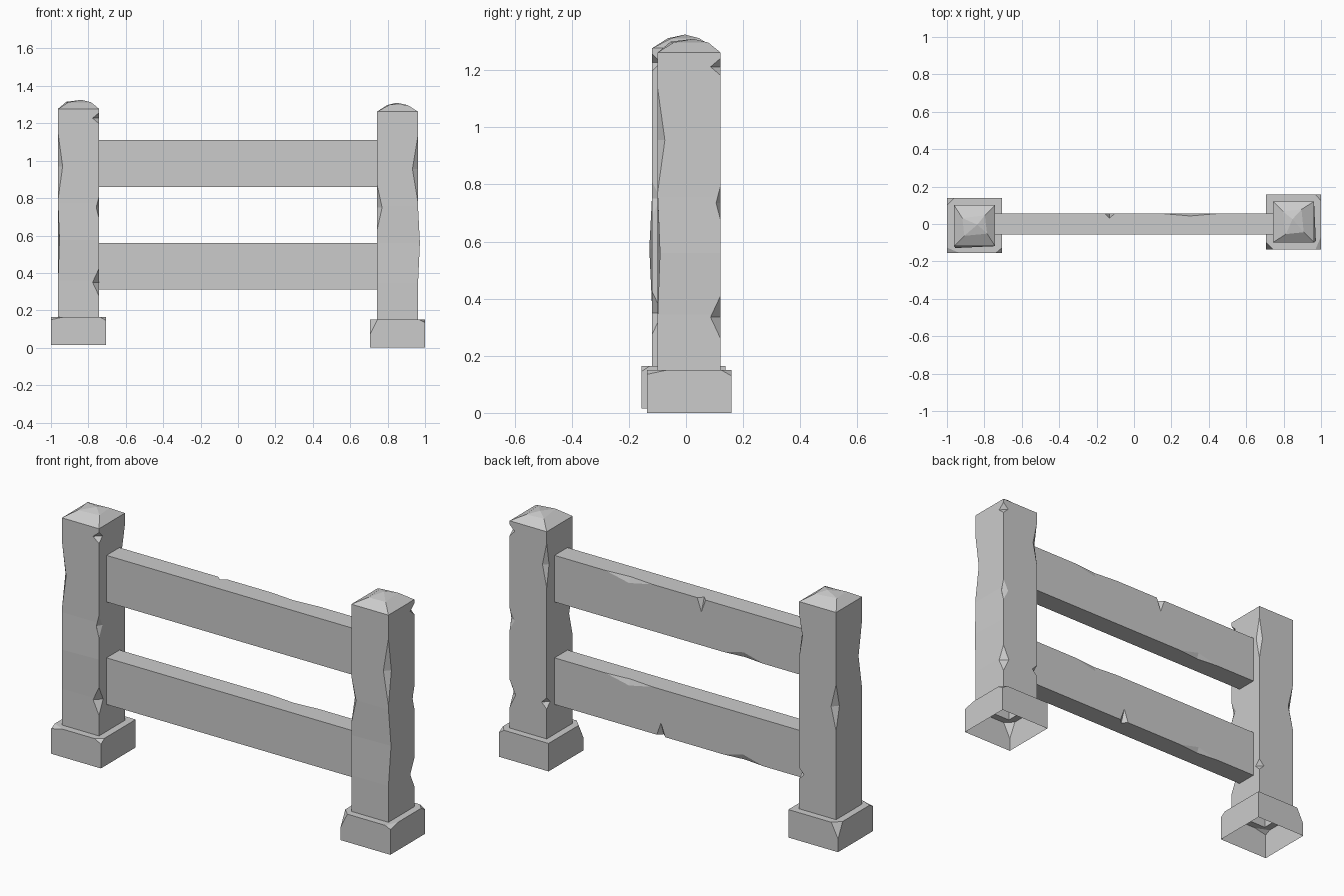
import bpy, bmesh
from math import pi
from mathutils import Vector

if "Cube" in bpy.data.objects:
    bpy.data.objects.remove(bpy.data.objects["Cube"])


def make_object(name, bm):
    bmesh.ops.recalc_face_normals(bm, faces=bm.faces)
    me = bpy.data.meshes.new(name)
    bm.to_mesh(me)
    bm.free()
    ob = bpy.data.objects.new(name, me)
    bpy.context.collection.objects.link(ob)
    return ob


def chip_edges(ob, chips):
    """Knock octahedral nicks, given as (centre, radii), out of an object."""
    bm = bmesh.new()
    for c, r in chips:
        pts = {}
        for axis in range(3):
            for s in (-1, 1):
                p = Vector(c)
                p[axis] += s * r[axis]
                pts[axis, s] = bm.verts.new(p)
        for sx in (-1, 1):
            for sy in (-1, 1):
                for sz in (-1, 1):
                    f = [pts[0, sx], pts[1, sy], pts[2, sz]]
                    bm.faces.new(f if sx * sy * sz > 0 else f[::-1])
    cutter = make_object("chip_cutter", bm)
    cutter.hide_render = True
    mod = ob.modifiers.new("chips", 'BOOLEAN')
    mod.operation = 'DIFFERENCE'
    mod.solver = 'EXACT'
    mod.object = cutter
    deps = bpy.context.evaluated_depsgraph_get()
    mesh = bpy.data.meshes.new_from_object(ob.evaluated_get(deps))
    ob.modifiers.clear()
    ob.data = mesh
    bpy.data.objects.remove(cutter)


# Post: footing, shaft and weathered cap lofted through square rings
P, B = 0.11, 0.1475
rings = [(B, 0), (B, 0.15), (P, 0.15), (P, 0.345), (P, 0.56), (P, 0.755),
         (P, 1.262), (0.055, 1.297)]
bm = bmesh.new()
loops = []
for h, z in rings:
    loop = [bm.verts.new((sx * h, sy * h, z))
            for sx, sy in ((-1, -1), (1, -1), (1, 1), (-1, 1))]
    loops.append(loop)
for a, b in zip(loops, loops[1:]):
    for i in range(4):
        j = (i + 1) % 4
        bm.faces.new((a[i], a[j], b[j], b[i]))
bm.faces.new(loops[0][::-1])
peak = bm.verts.new((0.015, 0.005, 1.31))
for i in range(4):
    bm.faces.new((loops[-1][i], loops[-1][(i + 1) % 4], peak))
loops[4][0].co += Vector((0.008, -0.01, 0))      # swelling on one corner
loops[-1][1].co += Vector((0.012, 0.012, 0))     # uneven cap
loops[-1][3].co += Vector((-0.01, -0.015, 0.003))
post = make_object("left_post", bm)

chip_edges(post, [
    # shaft edges
    ((P, -P, 1.212), (0.035, 0.03, 0.03)),
    ((P, -P, 0.735), (0.016, 0.03, 0.06)),
    ((P, -P, 0.335), (0.035, 0.035, 0.075)),
    ((-P, -P, 0.955), (0.025, 0.03, 0.18)),
    ((-P, P, 0.75), (0.03, 0.028, 0.125)),
    ((P, P, 1.08), (0.02, 0.025, 0.12)),
    ((P, P, 0.34), (0.03, 0.03, 0.03)),
    # footing corners
    ((-B, B, 0.15), (0.04, 0.04, 0.08)),
    ((-B, -B, 0.15), (0.07, 0.03, 0.015)),
    ((B, -B, 0.15), (0.035, 0.03, 0.02)),
])

# Footing is hollow underneath
bm = bmesh.new()
bm.from_mesh(post.data)
low = [f for f in bm.faces if all(v.co.z < 1e-4 for v in f.verts)]
bmesh.ops.delete(bm, geom=low, context='FACES')
bm.to_mesh(post.data)
bm.free()
post.location = (-0.8525, -0.0085, 0.015)

# Right post is the same post given a quarter turn
right = bpy.data.objects.new("right_post", post.data)
bpy.context.collection.objects.link(right)
right.location = (0.8525, 0.011, 0)
right.rotation_euler.z = pi / 2

# Rails with worn back edges
L, T, H = 0.742, 0.055, 0.125
for name, z, nick in (("lower_rail", 0.435, (0.11, -1)),
                      ("upper_rail", 0.985, (-0.13, 1))):
    bm = bmesh.new()
    bmesh.ops.create_cube(bm, size=2)
    bmesh.ops.scale(bm, vec=(L, T, H), verts=bm.verts)
    rail = make_object(name, bm)
    chip_edges(rail, [
        ((nick[0], T, nick[1] * H), (0.025, 0.024, 0.07)),
        ((0.30, T, H), (0.14, 0.012, 0.03)),
        ((-0.38, T, -H), (0.12, 0.012, 0.03)),
    ])
    rail.location.z = z
